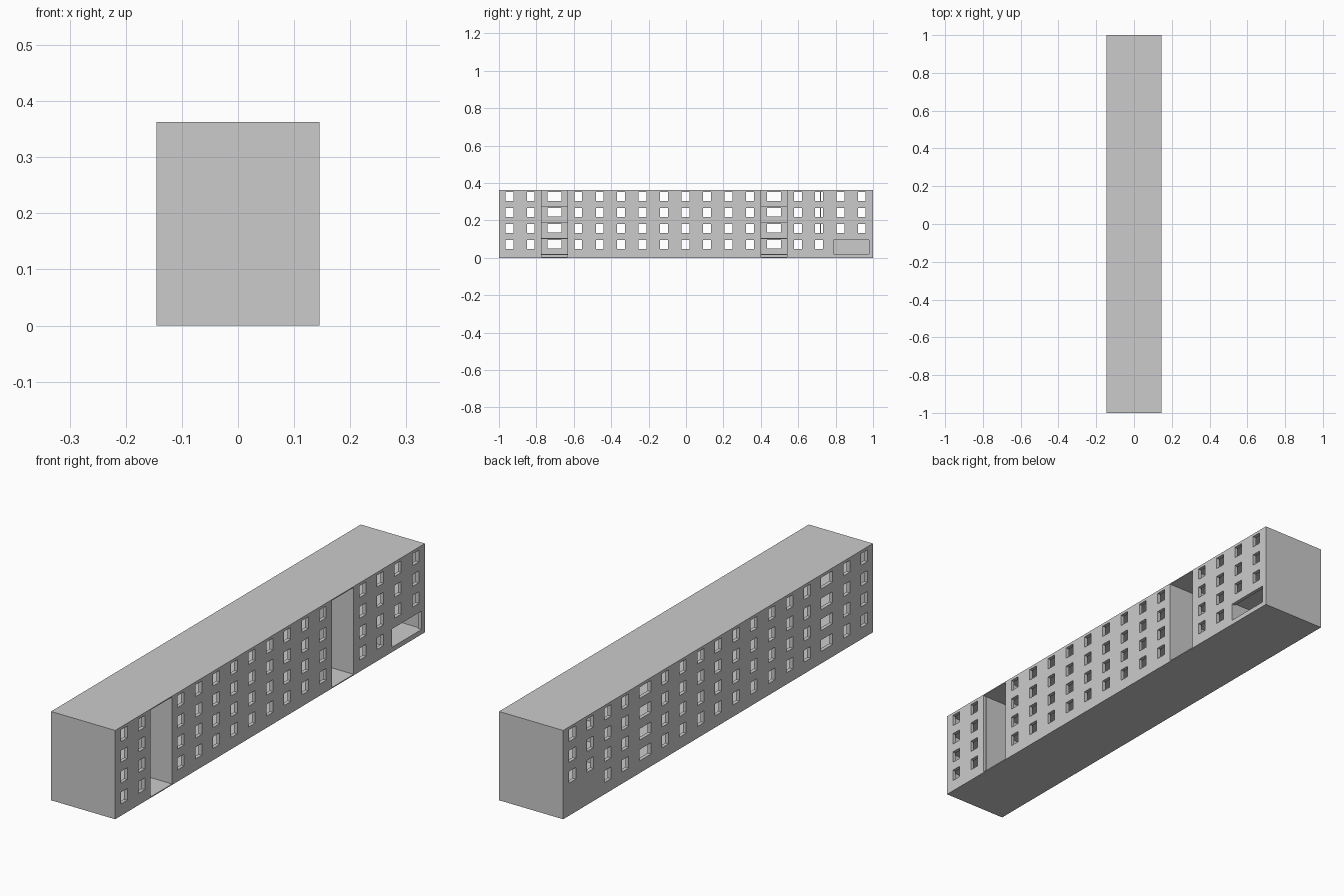
import bpy
from math import pi

if "Cube" in bpy.data.objects:
    bpy.data.objects.remove(bpy.data.objects["Cube"])

HX, HY, H = 0.145, 1.0, 0.363     # half width, half length, height
T = 0.015                         # outer wall thickness
WELL_BACK = -0.03                 # depth of the open stairwells
WELLS = [(-0.772, -0.633), (0.40, 0.54)]
FLOORS = [0.02 + 0.085 * i for i in range(4)]
COLUMNS = [-0.943, -0.83] + [-0.576 + 0.1147 * i for i in range(9)] + [0.598, 0.712, 0.826, 0.94]
GARAGE = (0.788, 0.978, 0.02, 0.095)


def rect(a0, a1, b0, b1):
    return [(a0, b0), (a1, b0), (a1, b1), (a0, b1)]


def plate(name, outlines, thick, loc, rot=(0, 0, 0)):
    """Flat plate: first outline is the edge, the others are holes."""
    cu = bpy.data.curves.new(name + "_profile", 'CURVE')
    cu.dimensions = '2D'
    cu.fill_mode = 'BOTH'
    cu.extrude = thick / 2
    for pts in outlines:
        sp = cu.splines.new('POLY')
        sp.points.add(len(pts) - 1)
        for p, (a, b) in zip(sp.points, pts):
            p.co = (a, b, 0, 1)
        sp.use_cyclic_u = True
    tmp = bpy.data.objects.new(name + "_profile", cu)
    bpy.context.collection.objects.link(tmp)
    bpy.context.view_layer.update()
    dg = bpy.context.evaluated_depsgraph_get()
    me = bpy.data.meshes.new_from_object(tmp.evaluated_get(dg))
    bpy.data.objects.remove(tmp)
    for f in me.polygons:
        f.use_smooth = False
    ob = bpy.data.objects.new(name, me)
    bpy.context.collection.objects.link(ob)
    ob.location = loc
    ob.rotation_euler = rot
    return ob


def box(name, x0, x1, y0, y1, z0, z1):
    bpy.ops.mesh.primitive_cube_add(size=1, location=((x0 + x1) / 2, (y0 + y1) / 2, (z0 + z1) / 2))
    ob = bpy.context.object
    ob.name = name
    ob.scale = (x1 - x0, y1 - y0, z1 - z0)


# window openings, leaving out the garage bay on the ground floor
windows = [rect(y - 0.021, y + 0.021, z + 0.028, z + 0.076)
           for i, z in enumerate(FLOORS) for y in COLUMNS if not (i == 0 and y > 0.8)]
edge = rect(-HY, HY, 0, H)
upright = (pi / 2, 0, pi / 2)

# open side: windows, two full-height stairwells, garage
wells = [rect(a, b, 0.004, 0.359) for a, b in WELLS]
plate("stair_side_wall", [edge] + windows + wells + [rect(*GARAGE)], T, (HX - T / 2, 0, 0), upright)

# rear side: windows, wide windows behind the stairwells
wide = [rect((a + b) / 2 - 0.037, (a + b) / 2 + 0.037, z + 0.030, z + 0.076)
        for a, b in WELLS for z in FLOORS]
plate("rear_side_wall", [edge] + windows + wide, T, (-HX + T / 2, 0, 0), upright)

# end walls, roof and base
inner = HX - T
for name, s in (("front_end_wall", -1), ("back_end_wall", 1)):
    y0, y1 = sorted((s * HY, s * (HY - T)))
    box(name, -inner, inner, y0, y1, 0, H)
box("roof", -inner, inner, -HY + T, HY - T, 0.359, H)
box("base", -inner, inner, -HY + T, HY - T, 0, 0.004)

# floor slabs notched around the stairwells
outline = [(-inner, HY - T), (-inner, -HY + T), (inner, -HY + T)]
for a, b in WELLS:
    outline += [(inner, a), (WELL_BACK, a), (WELL_BACK, b), (inner, b)]
outline.append((inner, HY - T))
for i, z in enumerate(FLOORS):
    plate(f"floor_slab_{i}", [outline], 0.004, (0, 0, z - 0.002))

# stairwell side walls
for i, (a, b) in enumerate(WELLS):
    box(f"stairwell_wall_{i}_a", WELL_BACK, inner, a - 0.006, a, 0.004, 0.359)
    box(f"stairwell_wall_{i}_b", WELL_BACK, inner, b, b + 0.006, 0.004, 0.359)

# garage side wall and partition on the upper floors
box("garage_wall", -inner, inner, 0.78, 0.788, FLOORS[0], FLOORS[1] - 0.004)
box("upper_partition", -inner, 0.05, 0.716, 0.722, FLOORS[1], 0.359)
